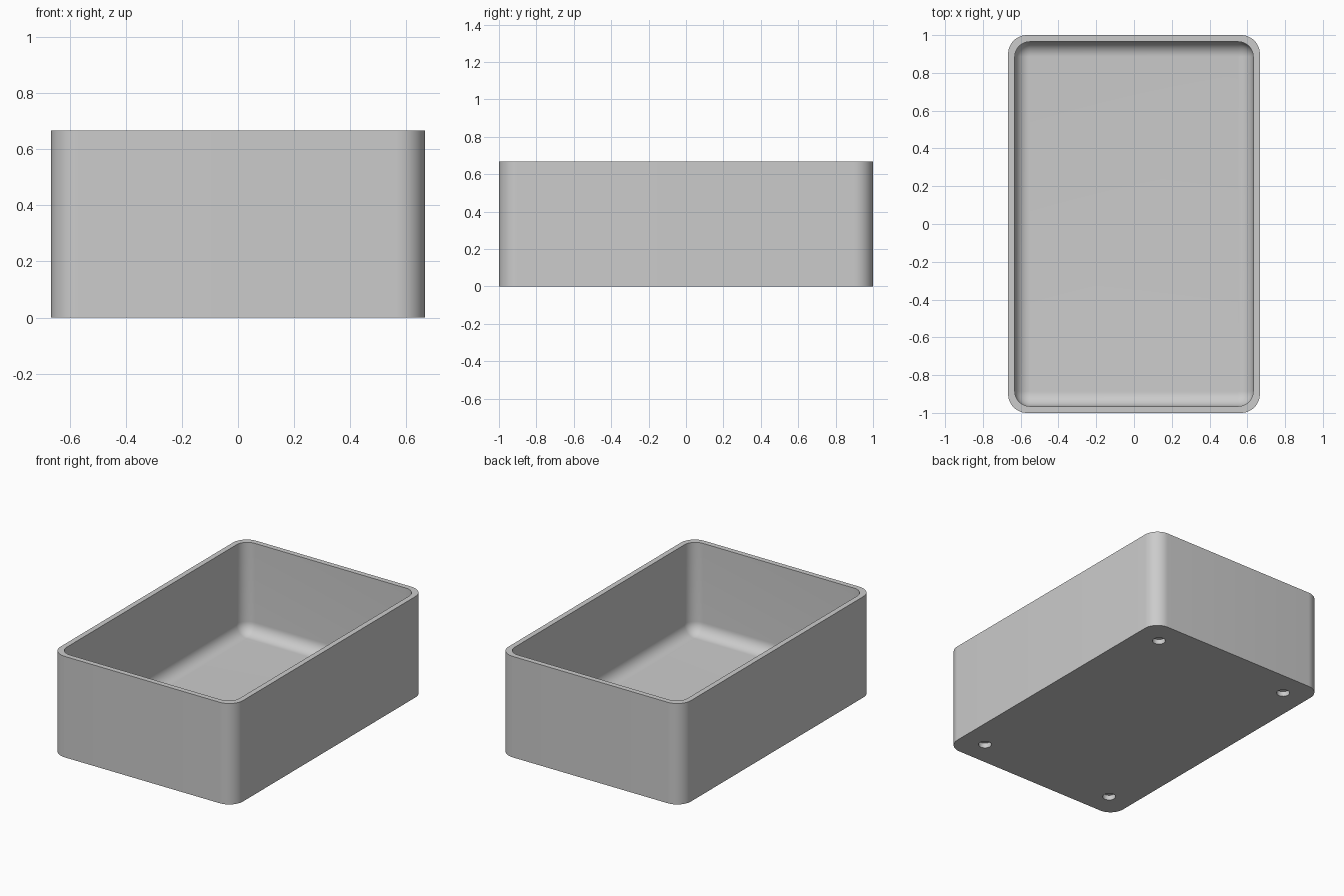
import bpy, bmesh, math

cube = bpy.data.objects.get("Cube")
if cube:
    bpy.data.objects.remove(cube, do_unlink=True)

WIDTH, LENGTH, HEIGHT = 1.333, 2.0, 0.667
WALL, FLOOR = 0.035, 0.067
OUTER_R, INNER_R, FILLET = 0.1, 0.08, 0.078
HOLE_X, HOLE_Y, HOLE_R, HOLE_DEPTH = 0.5, 0.835, 0.04, 0.033
STEPS = 12

grey = bpy.data.materials.new("light_grey")
grey.use_nodes = True
grey.diffuse_color = (0.6, 0.6, 0.6, 1)
grey.node_tree.nodes["Principled BSDF"].inputs["Base Color"].default_value = (0.6, 0.6, 0.6, 1)


def rounded_ring(bm, inset, radius, z):
    """Rounded rectangle of vertices, inset from the outer walls."""
    cx = WIDTH / 2 - inset - radius
    cy = LENGTH / 2 - inset - radius
    ring = []
    for corner, (sx, sy) in enumerate(((1, 1), (-1, 1), (-1, -1), (1, -1))):
        for i in range(STEPS + 1):
            a = math.pi / 2 * (corner + i / STEPS)
            ring.append(bm.verts.new((sx * cx + radius * math.cos(a),
                                      sy * cy + radius * math.sin(a), z)))
    return ring


# Open box: outer wall, rim, inner wall, curved floor edge
bm = bmesh.new()
rings = [rounded_ring(bm, 0, OUTER_R, 0),
         rounded_ring(bm, 0, OUTER_R, HEIGHT),
         rounded_ring(bm, WALL, INNER_R, HEIGHT)]
for i in range(STEPS + 1):
    a = math.pi / 2 * i / STEPS
    shrink = FILLET * (1 - math.cos(a))
    rings.append(rounded_ring(bm, WALL + shrink, INNER_R - shrink,
                              FLOOR + FILLET * (1 - math.sin(a))))
for low, high in zip(rings, rings[1:]):
    for i in range(len(low)):
        j = (i + 1) % len(low)
        bm.faces.new((low[i], low[j], high[j], high[i]))
bm.faces.new(rings[0][::-1])
bm.faces.new(rings[-1])
bmesh.ops.recalc_face_normals(bm, faces=bm.faces)
mesh = bpy.data.meshes.new("open_box")
bm.to_mesh(mesh)
bm.free()
mesh.materials.append(grey)
box = bpy.data.objects.new("open_box", mesh)
bpy.context.collection.objects.link(box)

# Blind round holes under the four corners
bm = bmesh.new()
for sx in (-1, 1):
    for sy in (-1, 1):
        made = bmesh.ops.create_cone(bm, cap_ends=True, segments=32, radius1=HOLE_R,
                                     radius2=HOLE_R, depth=2 * HOLE_DEPTH)
        bmesh.ops.translate(bm, verts=made["verts"], vec=(sx * HOLE_X, sy * HOLE_Y, 0))
cut_mesh = bpy.data.meshes.new("hole_cutter")
bm.to_mesh(cut_mesh)
bm.free()
cut_mesh.materials.append(grey)
cutter = bpy.data.objects.new("hole_cutter", cut_mesh)
bpy.context.collection.objects.link(cutter)
cutter.hide_render = True

cut = box.modifiers.new("corner_holes", "BOOLEAN")
cut.operation = "DIFFERENCE"
cut.solver = "EXACT"
cut.object = cutter
bpy.ops.object.select_all(action="DESELECT")
box.select_set(True)
bpy.context.view_layer.objects.active = box
bpy.ops.object.modifier_apply(modifier=cut.name)
bpy.data.objects.remove(cutter, do_unlink=True)
bpy.ops.object.shade_smooth_by_angle(angle=math.radians(35))
